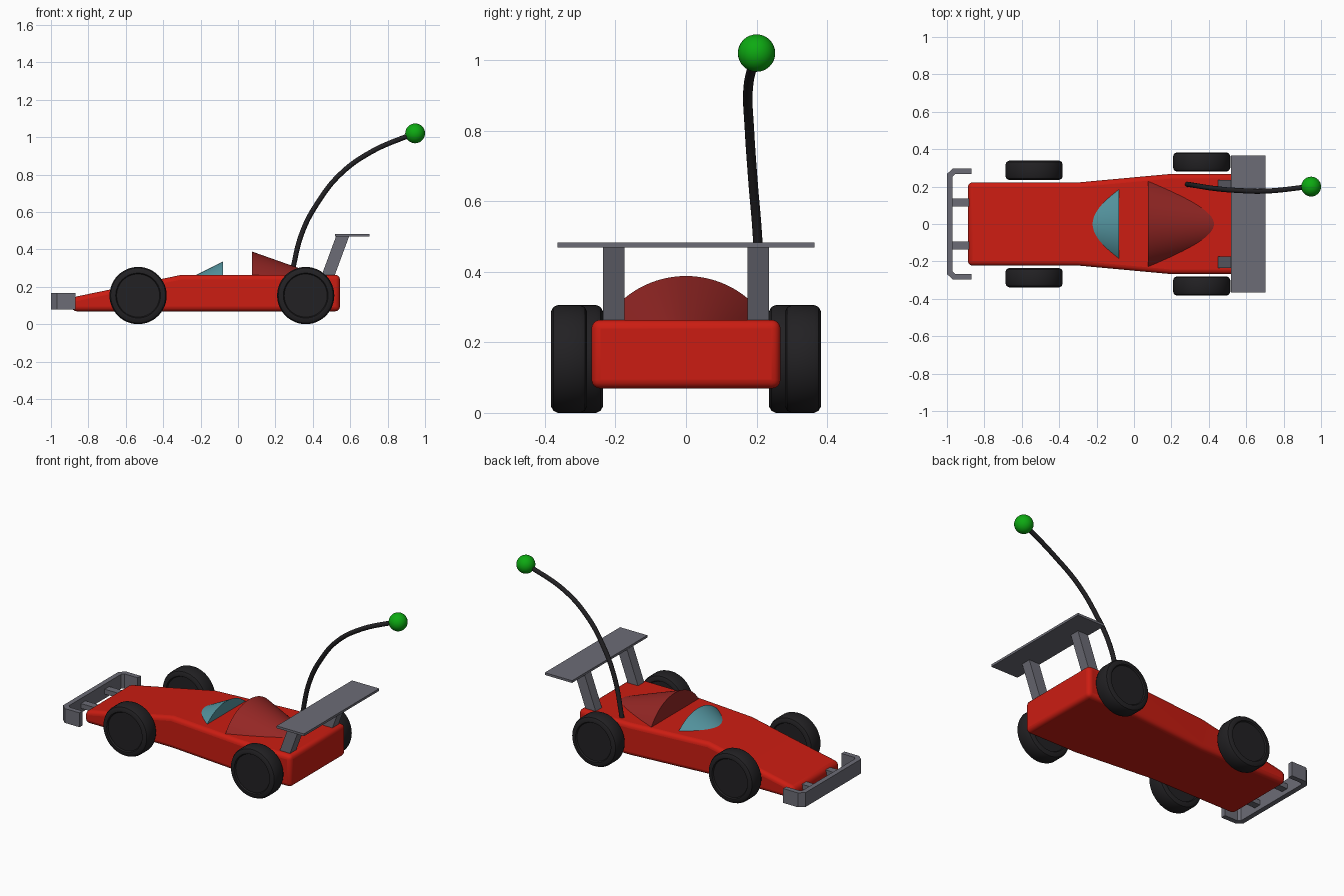
import bpy, bmesh
from math import sin, cos, acos, pi, radians

if "Cube" in bpy.data.objects:
    bpy.data.objects.remove(bpy.data.objects["Cube"])


def material(name, rgb):
    m = bpy.data.materials.new(name)
    m.diffuse_color = (*rgb, 1)
    m.use_nodes = True
    m.node_tree.nodes["Principled BSDF"].inputs["Base Color"].default_value = m.diffuse_color
    return m


RED = material("red_paint", (0.6, 0.012, 0.006))
DARK_RED = material("dark_red", (0.3, 0.02, 0.018))
TEAL = material("teal_glass", (0.09, 0.3, 0.35))
GREY = material("grey_metal", (0.15, 0.15, 0.18))
BLACK = material("black_rubber", (0.016, 0.015, 0.017))
GREEN = material("green", (0.004, 0.4, 0.006))


def smooth(ob, angle=30):
    bpy.ops.object.select_all(action='DESELECT')
    ob.select_set(True)
    bpy.context.view_layer.objects.active = ob
    bpy.ops.object.shade_smooth_by_angle(angle=radians(angle))


def loft(name, rings, mat):
    """Skin a list of equal-length closed rings and cap both ends."""
    bm = bmesh.new()
    rows = [[bm.verts.new(p) for p in ring] for ring in rings]
    n = len(rows[0])
    for a, b in zip(rows, rows[1:]):
        for i in range(n):
            j = (i + 1) % n
            bm.faces.new((a[i], a[j], b[j], b[i]))
    bm.faces.new(rows[0])
    bm.faces.new(rows[-1])
    bmesh.ops.remove_doubles(bm, verts=bm.verts, dist=1e-5)
    bmesh.ops.recalc_face_normals(bm, faces=bm.faces)
    me = bpy.data.meshes.new(name)
    bm.to_mesh(me)
    bm.free()
    ob = bpy.data.objects.new(name, me)
    bpy.context.collection.objects.link(ob)
    me.materials.append(mat)
    return ob


def box(name, x, y, z, mat):
    return loft(name, [[(x[0], y[0], k), (x[1], y[0], k), (x[1], y[1], k), (x[0], y[1], k)]
                       for k in z], mat)


# Body: tapered wedge with rounded edges
sections = [(-0.888, 0.222, 0.143), (-0.3, 0.222, 0.264), (0.2, 0.268, 0.264), (0.545, 0.268, 0.264)]
body = loft("body", [[(x, -w, 0.069), (x, w, 0.069), (x, w, top), (x, -w, top)]
                     for x, w, top in sections], RED)
bevel = body.modifiers.new("rounded_edges", 'BEVEL')
bevel.width, bevel.segments, bevel.limit_method = 0.025, 4, 'ANGLE'
smooth(body, 35)


# Windscreen and canopy: slices of a cone lying on the body
def cone_slice(name, x0, x1, half, height, mat, z0=0.262, n=16, m=32):
    radius = (half ** 2 + height ** 2) / (2 * height)
    depth = radius - height
    rings = []
    for i in range(n + 1):
        t = 1 - (1 - i / n) ** 2
        r = radius - height * t
        a = acos(min(1, depth / r))
        rings.append([(x0 + (x1 - x0) * t, r * sin(a * (2 * k / m - 1)),
                       z0 - depth + r * cos(a * (2 * k / m - 1))) for k in range(m + 1)])
    smooth(loft(name, rings, mat))


cone_slice("windscreen", -0.08, -0.225, 0.187, 0.073, TEAL)
cone_slice("canopy", 0.075, 0.433, 0.23, 0.126, DARK_RED)

# Wheels: lathed tyres with recessed hubs
R = 0.153
for label, cx, inner, outer in (("front", -0.534, 0.235, 0.339), ("rear", 0.362, 0.28, 0.383)):
    mid, h = (inner + outer) / 2, (outer - inner) / 2
    half = [(0.0, h - 0.008), (0.115, h - 0.008), (0.12, h), (0.134, h), (0.147, h - 0.007), (R, h - 0.02)]
    profile = half + [(r, -y) for r, y in reversed(half)]
    for side, s in (("left", -1), ("right", 1)):
        rings = [[(cx + r * cos(k * pi / 24), s * mid + y, R + r * sin(k * pi / 24))
                  for k in range(48)] for r, y in profile]
        smooth(loft(f"{label}_wheel_{side}", rings, BLACK))

# Front bumper: U-shaped bar with cut corners
edge = [(-1, 0.268), (-0.968, 0.297), (-0.868, 0.297), (-0.868, 0.267), (-0.956, 0.267), (-0.97, 0.252)]
outline = edge + [(x, -y) for x, y in reversed(edge)]
loft("front_bumper", [[(x, y, z) for x, y in outline] for z in (0.078, 0.166)], GREY)

# Rear wing plate
box("rear_wing", (0.518, 0.703), (-0.365, 0.365), (0.469, 0.483), GREY)

for side, s in (("left", -1), ("right", 1)):
    # Bumper mounts
    box(f"bumper_mount_{side}", (-0.975, -0.87), (s * 0.115 - 0.022, s * 0.115 + 0.022), (0.105, 0.135), GREY)
    # Slanted wing supports
    loft(f"wing_support_{side}", [[(x, s * 0.175, z), (x + 0.07, s * 0.175, z),
                                   (x + 0.07, s * 0.235, z), (x, s * 0.235, z)]
                                  for x, z in ((0.432, 0.22), (0.525, 0.472))], GREY)

# Antenna: bent rod
path = [(0.283, 0.213, 0.25), (0.345, 0.203, 0.495), (0.43, 0.19, 0.655), (0.545, 0.18, 0.8),
        (0.705, 0.176, 0.917), (0.94, 0.2, 1.02)]
cu = bpy.data.curves.new("antenna", 'CURVE')
cu.dimensions, cu.bevel_depth, cu.bevel_resolution, cu.use_fill_caps = '3D', 0.0135, 4, True
sp = cu.splines.new('BEZIER')
sp.bezier_points.add(len(path) - 1)
for bp, co in zip(sp.bezier_points, path):
    bp.co = co
    bp.handle_left_type = bp.handle_right_type = 'AUTO'
cu.materials.append(BLACK)
antenna = bpy.data.objects.new("antenna", cu)
bpy.context.collection.objects.link(antenna)
bpy.ops.object.select_all(action='DESELECT')
antenna.select_set(True)
bpy.context.view_layer.objects.active = antenna
bpy.ops.object.convert(target='MESH')
smooth(bpy.context.object, 40)

# Ball on the antenna tip
bpy.ops.mesh.primitive_uv_sphere_add(segments=32, ring_count=16, radius=0.053, location=(0.947, 0.2, 1.02))
ball = bpy.context.object
ball.name = "antenna_ball"
ball.data.materials.append(GREEN)
smooth(ball)
